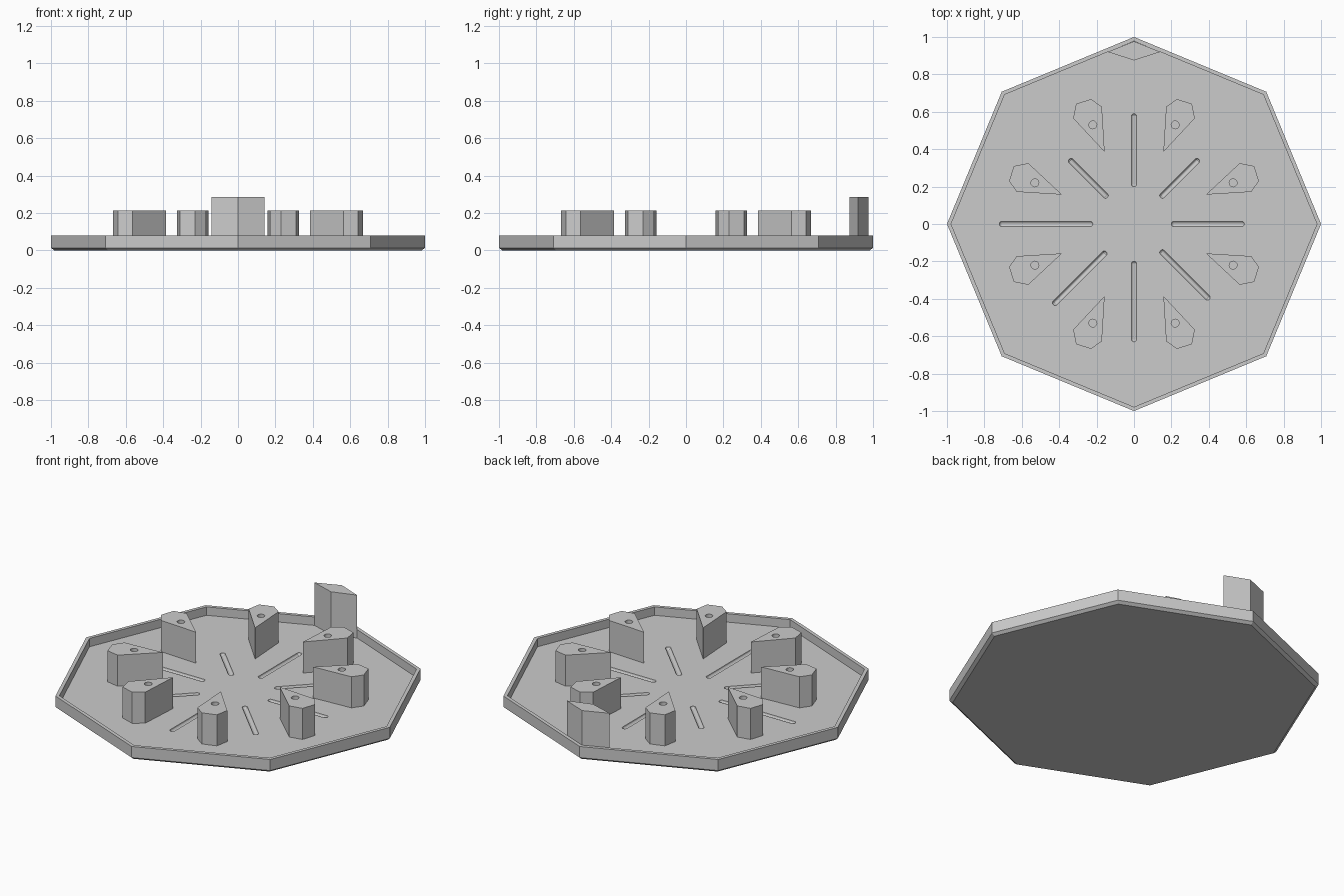
import bpy, bmesh
from math import sin, cos, radians
from mathutils import Matrix, Vector

cube = bpy.data.objects.get("Cube")
if cube:
    bpy.data.objects.remove(cube, do_unlink=True)

FLOOR, RIM_TOP, PEG_TOP, MARK_TOP = 0.03, 0.08, 0.215, 0.285

grey = bpy.data.materials.new("plain_grey")
grey.use_nodes = True
colour = (0.6, 0.6, 0.6, 1)
grey.diffuse_color = colour
grey.node_tree.nodes["Principled BSDF"].inputs["Base Color"].default_value = colour


def finish(name, bm):
    """Turn a bmesh into a named grey object."""
    bmesh.ops.recalc_face_normals(bm, faces=bm.faces)
    mesh = bpy.data.meshes.new(name)
    bm.to_mesh(mesh)
    bm.free()
    mesh.materials.append(grey)
    obj = bpy.data.objects.new(name, mesh)
    bpy.context.collection.objects.link(obj)
    return obj


def prism(name, outline, z0, z1):
    """Extrude a flat outline between two heights."""
    bm = bmesh.new()
    face = bm.faces.new([bm.verts.new((x, y, z0)) for x, y in outline])
    top = bmesh.ops.extrude_face_region(bm, geom=[face])["geom"]
    moved = [v for v in top if isinstance(v, bmesh.types.BMVert)]
    bmesh.ops.translate(bm, verts=moved, vec=(0, 0, z1 - z0))
    return finish(name, bm)


def carve(obj, cutter):
    """Subtract the cutter and keep the carved mesh."""
    cutter.hide_render = True
    mod = obj.modifiers.new("carve", 'BOOLEAN')
    mod.operation, mod.solver, mod.object = 'DIFFERENCE', 'EXACT', cutter
    graph = bpy.context.evaluated_depsgraph_get()
    mesh = bpy.data.meshes.new_from_object(obj.evaluated_get(graph))
    obj.modifiers.clear()
    obj.data = mesh
    bpy.data.objects.remove(cutter, do_unlink=True)


# Octagonal tray: stacked rings with a chamfered foot and thin raised rim
bm = bmesh.new()
rings = []
for r, z in [(0.982, 0), (1, 0.014), (1, RIM_TOP), (0.978, RIM_TOP), (0.978, FLOOR)]:
    rings.append([bm.verts.new((r * cos(radians(45 * i)), r * sin(radians(45 * i)), z))
                  for i in range(8)])
for low, high in zip(rings, rings[1:]):
    for i in range(8):
        j = (i + 1) % 8
        bm.faces.new((low[i], low[j], high[j], high[i]))
bm.faces.new(rings[0])
bm.faces.new(rings[-1])
tray = finish("tray", bm)

# Round-bottomed radial grooves: inner and outer radius for each 45 degree step
grooves = [(0.20, 0.59), (0.20, 0.49), (0.20, 0.59), (0.20, 0.49),
           (0.22, 0.72), (0.21, 0.61), (0.20, 0.63), (0.20, 0.57)]
bm = bmesh.new()
radius = 0.015
for i, (start, end) in enumerate(grooves):
    verts = bmesh.ops.create_uvsphere(bm, u_segments=12, v_segments=7, radius=radius)["verts"]
    for v in verts:
        v.co.z += end - radius if v.co.z > 0 else start + radius
    turn = Matrix.Rotation(radians(45 * i), 4, 'Z') @ Matrix.Rotation(radians(90), 4, 'Y')
    bmesh.ops.transform(bm, verts=verts, matrix=Matrix.Translation((0, 0, FLOOR)) @ turn)
carve(tray, finish("groove_cutter", bm))

# Eight wedge-shaped pegs, mirrored in both axes and across the diagonals
wedge = [(0.157, 0.385), (0.172, 0.627), (0.23, 0.668), (0.31, 0.642), (0.325, 0.565)]
hole = (0.22, 0.53)
for sx, side in ((1, "left"), (-1, "right")):
    for sy, end in ((1, "back"), (-1, "front")):
        for swap, place in ((False, "inner"), (True, "outer")):
            def put(p):
                x, y = (p[1], p[0]) if swap else p
                return sx * x, sy * y
            peg = prism(f"{end}_{side}_{place}_peg", [put(p) for p in wedge],
                        FLOOR, PEG_TOP)
            # Round socket in the top of the peg
            cx, cy = put(hole)
            circle = [(cx + 0.021 * cos(radians(15 * k)), cy + 0.021 * sin(radians(15 * k)))
                      for k in range(24)]
            carve(peg, prism("socket_cutter", circle, PEG_TOP - 0.05, PEG_TOP + 0.05))

# Tall diamond marker in the back corner
prism("back_marker", [(0, 0.977), (-0.141, 0.92), (0, 0.875), (0.141, 0.92)],
      FLOOR, MARK_TOP)
